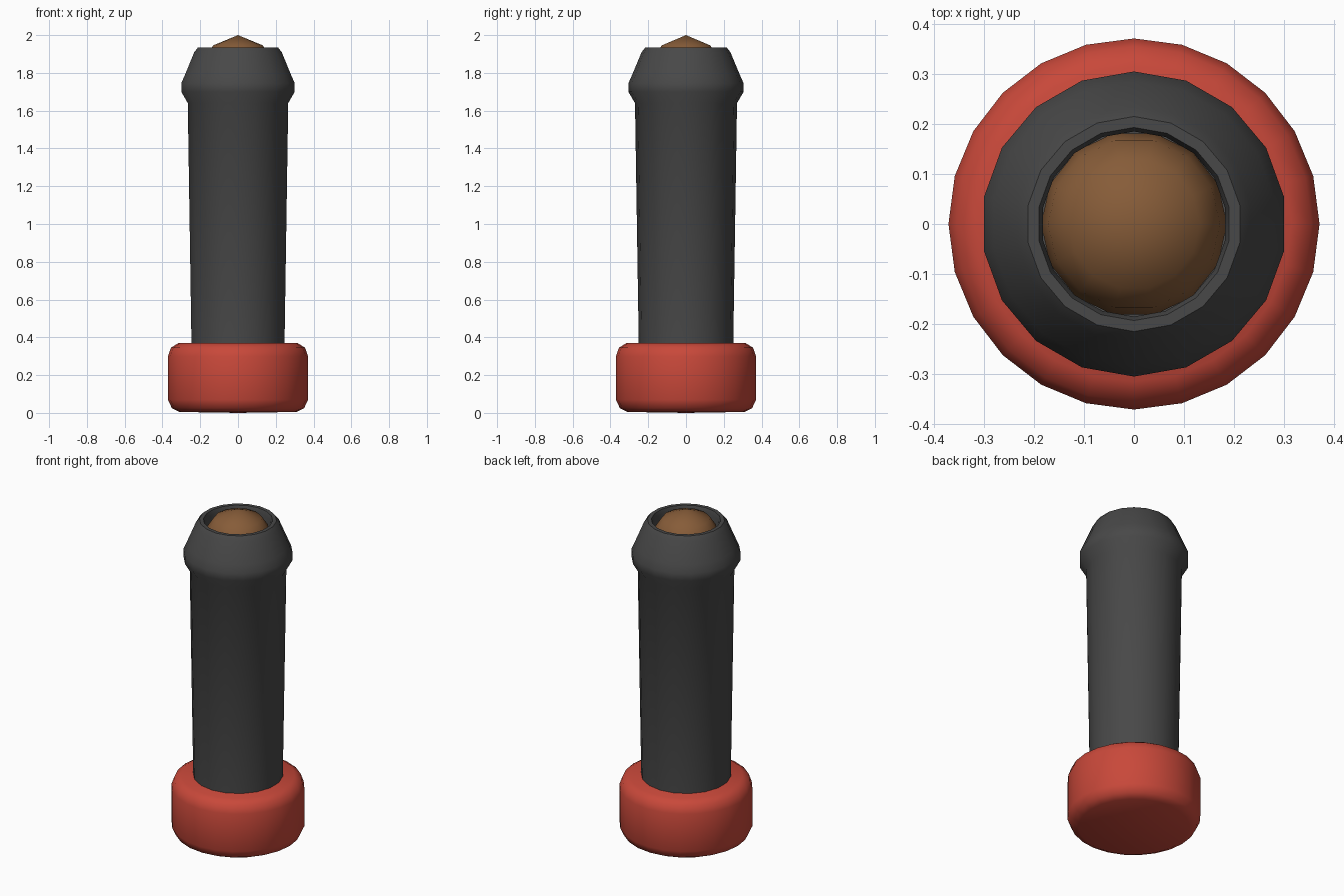
import bpy
import math

cube = bpy.data.objects.get("Cube")
if cube:
    bpy.data.objects.remove(cube, do_unlink=True)


def material(name, rgb):
    mat = bpy.data.materials.new(name)
    mat.use_nodes = True
    mat.diffuse_color = (*rgb, 1)
    bsdf = mat.node_tree.nodes["Principled BSDF"]
    bsdf.inputs["Base Color"].default_value = (*rgb, 1)
    bsdf.inputs["Roughness"].default_value = 0.7
    return mat


def lathe(name, profile, sides, mat, turn=0.0):
    """Spin (radius, height) points about z; a zero radius closes to a pole."""
    verts, rings, faces = [], [], []
    for r, z in profile:
        count = 1 if r == 0 else sides
        rings.append([len(verts) + i % count for i in range(sides)])
        for i in range(count):
            a = turn + math.tau * i / sides
            verts.append((r * math.cos(a), r * math.sin(a), z))
    for low, high in zip(rings, rings[1:]):
        for i in range(sides):
            j = (i + 1) % sides
            loop = [low[i], low[j], high[j], high[i]]
            faces.append(list(dict.fromkeys(loop)))
    mesh = bpy.data.meshes.new(name)
    mesh.from_pydata(verts, [], faces)
    mesh.materials.append(mat)
    obj = bpy.data.objects.new(name, mesh)
    bpy.context.collection.objects.link(obj)
    bpy.ops.object.select_all(action="DESELECT")
    obj.select_set(True)
    bpy.context.view_layer.objects.active = obj
    bpy.ops.object.shade_smooth_by_angle(angle=math.radians(50))
    return obj


red = material("red", (0.58, 0.065, 0.042))
charcoal = material("charcoal", (0.065, 0.065, 0.065))
brown = material("brown", (0.24, 0.107, 0.04))

# Rounded base ring
lathe("base", [(0, 0), (0.31, 0.005), (0.35, 0.025), (0.371, 0.07),
               (0.371, 0.30), (0.355, 0.345), (0.315, 0.37), (0, 0.37)], 24, red)

# Slightly flared tube with a bulging collar and a hollow mouth
lathe("tube", [(0, 0.36), (0.25, 0.36), (0.27, 1.64), (0.305, 1.70),
               (0.305, 1.745), (0.285, 1.79), (0.235, 1.91), (0.215, 1.935),
               (0.193, 1.935), (0.185, 1.91), (0.185, 1.75), (0, 1.75)],
      18, charcoal, math.pi / 18)

# Domed tip seated in the mouth
R = 0.186
dome = [(R * math.cos(a), 2.0 - R + R * math.sin(a))
        for a in (math.radians(d) for d in (-20, 0, 22.5, 45))]
lathe("tip", dome + [(0, 2.0)], 14, brown)
